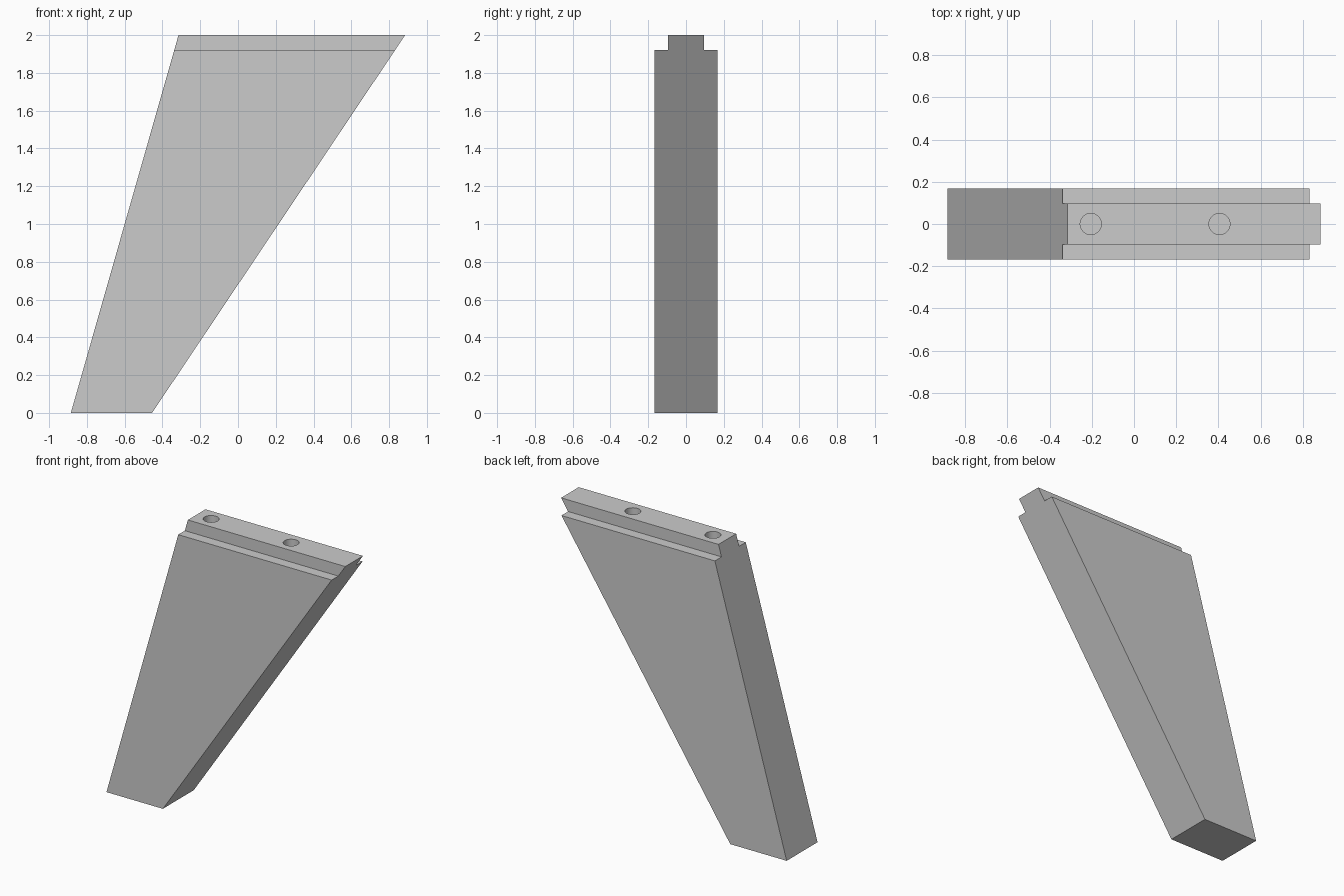
import bpy, bmesh

if "Cube" in bpy.data.objects:
    bpy.data.objects.remove(bpy.data.objects["Cube"])

# Shouldered cross-section in (y, z)
section = [(-0.168, 0), (0.168, 0), (0.168, 1.92), (0.096, 1.92),
           (0.096, 2), (-0.096, 2), (-0.096, 1.92), (-0.168, 1.92)]


def edge_x(z, bottom, top):
    return bottom + (top - bottom) * z / 2


# Tapered, slanted leg with a tongue along the top
bm = bmesh.new()
left = [bm.verts.new((edge_x(z, -0.885, -0.315), y, z)) for y, z in section]
right = [bm.verts.new((edge_x(z, -0.455, 0.885), y, z)) for y, z in section]
bm.faces.new(left)
bm.faces.new(right)
for i in range(len(section)):
    j = (i + 1) % len(section)
    bm.faces.new((left[i], left[j], right[j], right[i]))
bmesh.ops.recalc_face_normals(bm, faces=bm.faces)
mesh = bpy.data.meshes.new("slanted_leg")
bm.to_mesh(mesh)
bm.free()
leg = bpy.data.objects.new("slanted_leg", mesh)
bpy.context.collection.objects.link(leg)

# Blind dowel holes drilled down into the tongue
DEPTH = 0.3
for n, x in enumerate((-0.205, 0.405)):
    bpy.ops.mesh.primitive_cylinder_add(vertices=48, radius=0.05, depth=DEPTH + 0.1,
                                        location=(x, 0, 2 - DEPTH / 2 + 0.05))
    cutter = bpy.context.object
    cutter.name = f"dowel_hole_cutter_{n + 1}"
    cutter.hide_render = True
    cut = leg.modifiers.new(f"dowel_hole_{n + 1}", 'BOOLEAN')
    cut.operation = 'DIFFERENCE'
    cut.solver = 'EXACT'
    cut.object = cutter
    bpy.ops.object.select_all(action='DESELECT')
    leg.select_set(True)
    bpy.context.view_layer.objects.active = leg
    bpy.ops.object.modifier_apply(modifier=cut.name)
    bpy.data.objects.remove(cutter)

# Smooth hole walls, crisp edges elsewhere
bpy.ops.object.shade_smooth_by_angle()
